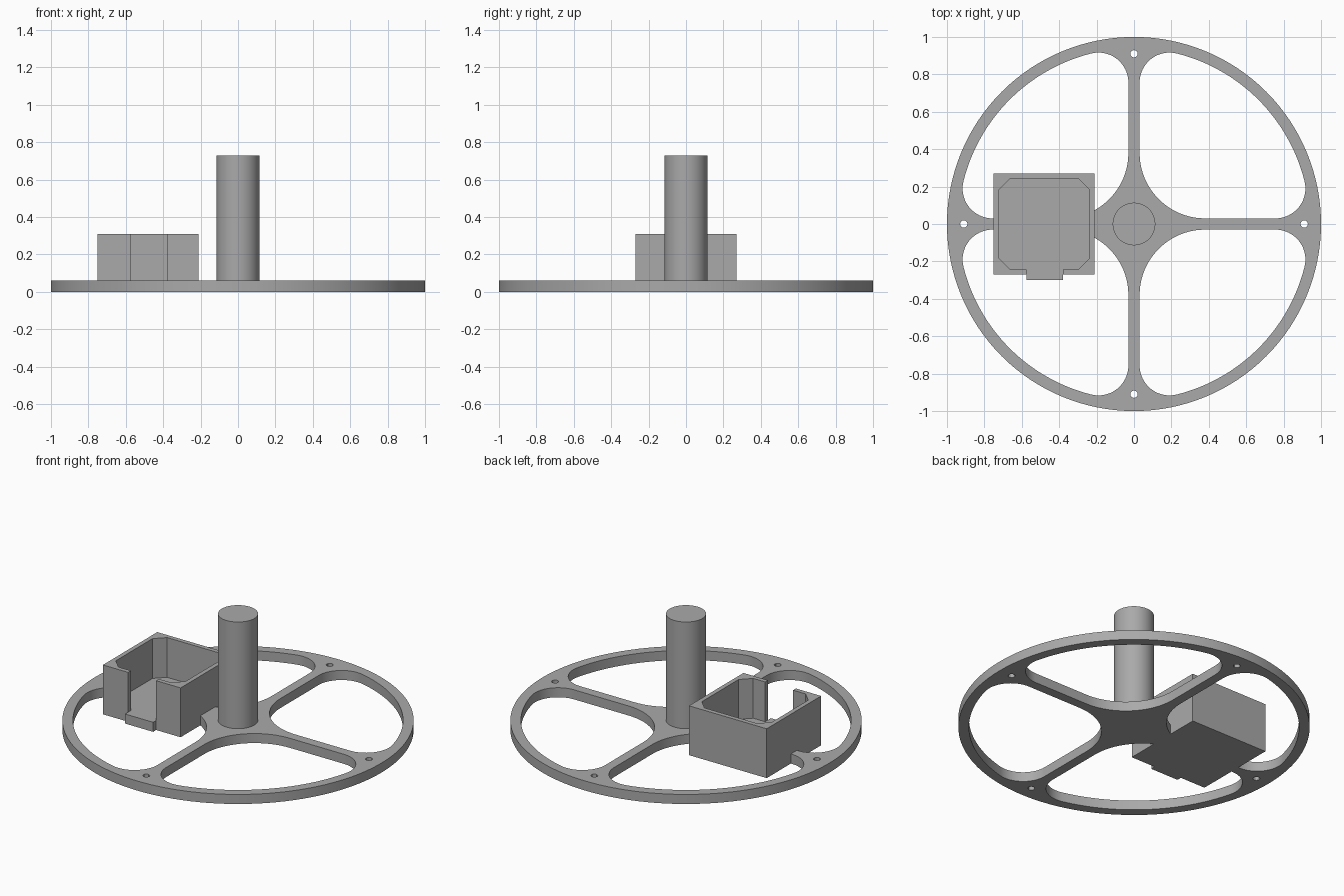
import bpy, bmesh
from math import cos, sin, pi, atan2, sqrt, radians

cube = bpy.data.objects.get("Cube")
if cube:
    bpy.data.objects.remove(cube, do_unlink=True)

# One grey for everything
grey = bpy.data.materials.new("plain grey")
grey.use_nodes = True
colour = (0.4, 0.4, 0.4, 1)
grey.diffuse_color = colour
grey.node_tree.nodes["Principled BSDF"].inputs["Base Color"].default_value = colour

PLATE = 0.06


def arc(cx, cy, r, a, b, n):
    return [(cx + r * cos(a + (b - a) * i / n), cy + r * sin(a + (b - a) * i / n))
            for i in range(n + 1)]


def turned(points, quarter):
    for _ in range(quarter):
        points = [(-y, x) for x, y in points]
    return points


def prism(name, outlines, z0, z1):
    """Extrude a flat outline; any further outlines inside it become holes."""
    curve = bpy.data.curves.new(name, 'CURVE')
    curve.dimensions = '2D'
    curve.fill_mode = 'BOTH'
    curve.extrude = (z1 - z0) / 2
    for points in outlines:
        spline = curve.splines.new('POLY')
        spline.points.add(len(points) - 1)
        for p, (x, y) in zip(spline.points, points):
            p.co = (x, y, 0, 1)
        spline.use_cyclic_u = True
    temp = bpy.data.objects.new(name + "_outline", curve)
    bpy.context.collection.objects.link(temp)
    deps = bpy.context.evaluated_depsgraph_get()
    mesh = bpy.data.meshes.new_from_object(temp.evaluated_get(deps))
    bpy.data.objects.remove(temp, do_unlink=True)
    bm = bmesh.new()
    bm.from_mesh(mesh)
    bmesh.ops.remove_doubles(bm, verts=bm.verts, dist=1e-4)
    bmesh.ops.translate(bm, verts=bm.verts, vec=(0, 0, (z0 + z1) / 2))
    bmesh.ops.recalc_face_normals(bm, faces=bm.faces)
    bm.to_mesh(mesh)
    bm.free()
    mesh.name = name
    mesh.materials.clear()
    mesh.materials.append(grey)
    mesh.shade_smooth()
    mesh.set_sharp_from_angle(angle=radians(30))
    obj = bpy.data.objects.new(name, mesh)
    bpy.context.collection.objects.link(obj)
    return obj


# Wheel: rim, four spokes and a filleted hub
spoke, rim, small, big = 0.03, 0.94, 0.16, 0.35
near = spoke + small
far = sqrt((rim - small) ** 2 - near ** 2)
tip = atan2(near, far)
hub = spoke + big
window = (arc(hub, hub, big, 1.5 * pi, pi, 20)
          + arc(near, far, small, pi, pi / 2 - tip, 20)
          + arc(0, 0, rim, pi / 2 - tip, tip, 32)[1:-1]
          + arc(far, near, small, tip, -pi / 2, 20))
bolt = arc(0.91, 0, 0.02, 0, 2 * pi, 12)[:-1]
outlines = [arc(0, 0, 1, 0, 2 * pi, 128)[:-1]]
for q in range(4):
    outlines += [turned(window, q), turned(bolt, q)]
prism("wheel", outlines, 0, PLATE)

# Centre post
prism("post", [arc(0, 0, 0.114, 0, 2 * pi, 64)[:-1]], PLATE, 0.73)

# Box floor with a small front tab
left, right, front, back = -0.75, -0.21, -0.27, 0.27
gap_l, gap_r = -0.575, -0.38
prism("box_floor", [[(left, back), (left, front), (gap_l, front), (gap_l, -0.3),
                     (gap_r, -0.3), (gap_r, front), (right, front), (right, back)]],
      0, PLATE)

# Box wall: chamfered cavity, open at the front slot
t, c = 0.028, 0.06
il, ir, fi, bi = left + t, right - t, front + t, back - t
prism("box_wall", [[(gap_l, front), (left, front), (left, back), (right, back),
                    (right, front), (gap_r, front), (gap_r, fi), (ir - c, fi),
                    (ir, fi + c), (ir, bi - c), (ir - c, bi), (il + c, bi),
                    (il, bi - c), (il, fi + c), (il + c, fi), (gap_l, fi)]],
      PLATE, 0.31)
